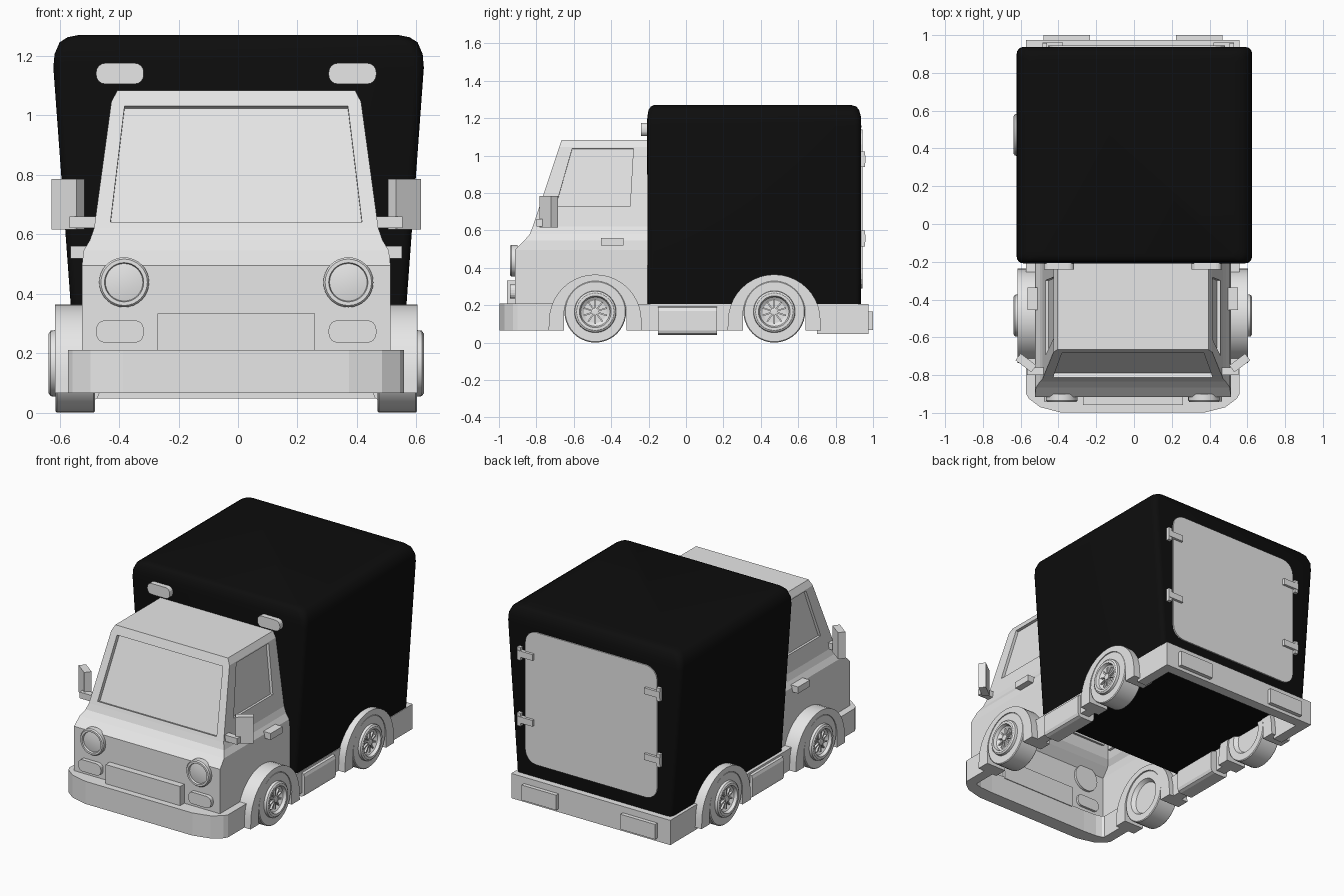
import bpy, bmesh
from math import sin, cos, pi, radians
from mathutils import Vector, Matrix

cube = bpy.data.objects.get("Cube")
if cube:
    bpy.data.objects.remove(cube, do_unlink=True)


def material(name, value):
    m = bpy.data.materials.new(name)
    m.use_nodes = True
    colour = (value, value, value, 1)
    m.diffuse_color = colour
    for node in m.node_tree.nodes:
        if node.type == 'BSDF_PRINCIPLED':
            node.inputs["Base Color"].default_value = colour
    return m


GREY = material("light_grey", 0.8)
BLACK = material("black", 0.004)
SHIFT = -0.006  # the vehicle sits slightly off the cargo box centre


def finish(name, bm, mat=GREY, smooth=None, mirror=False, recalc=True, shift=SHIFT):
    if recalc:
        bmesh.ops.recalc_face_normals(bm, faces=bm.faces)
    me = bpy.data.meshes.new(name)
    bm.to_mesh(me)
    bm.free()
    me.materials.append(mat)
    if smooth:
        me.shade_smooth()
        me.set_sharp_from_angle(angle=radians(smooth))
    ob = bpy.data.objects.new(name, me)
    bpy.context.collection.objects.link(ob)
    if mirror:
        ob.modifiers.new("mirror", 'MIRROR')
    ob.location.x = shift
    return ob


def place(axis, a, b, c):
    """Point with a, b in the profile plane and c along the axis."""
    return {'x': (c, a, b), 'y': (a, c, b), 'z': (a, b, c)}[axis]


def loft(rings, caps=True, closed=False):
    bm = bmesh.new()
    rows = [[bm.verts.new(p) for p in ring] for ring in rings]
    n = len(rows[0])
    for lo, hi in zip(rows, rows[1:]):
        for i in range(n):
            bm.faces.new((lo[i], lo[(i + 1) % n], hi[(i + 1) % n], hi[i]))
    if caps:
        bm.faces.new(rows[0])
        bm.faces.new(rows[-1])
    return bm


def prism(name, pts, axis, lo, hi, **kw):
    return finish(name, loft([[place(axis, a, b, c) for a, b in pts] for c in (lo, hi)]), **kw)


def box(name, x, y, z, **kw):
    return prism(name, [(x[0], y[0]), (x[1], y[0]), (x[1], y[1]), (x[0], y[1])], 'z', *z, **kw)


def rounded(a, b, r, seg=4):
    """Rounded rectangle outline over the ranges a and b."""
    corners = ((a[1], b[1], -1, -1), (a[0], b[1], 1, -1), (a[0], b[0], 1, 1), (a[1], b[0], -1, 1))
    pts = []
    for k, (u, v, su, sv) in enumerate(corners):
        for i in range(seg + 1):
            t = (k + i / seg) * pi / 2
            pts.append((u + su * r + r * cos(t), v + sv * r + r * sin(t)))
    return pts


def lathe(name, profile, axis, a, b, n=32, **kw):
    """Spin (position, radius) pairs about an axis through a, b."""
    rings = [[place(axis, a + r * cos(2 * pi * i / n), b + r * sin(2 * pi * i / n), c)
              for i in range(n)] for c, r in profile]
    return finish(name, loft(rings), **kw)


# Cargo box: tapered walls and a softened roof edge
levels = [(0.205, 0.553, -0.205, 0.935, 0.03), (1.16, 0.623, -0.208, 0.937, 0.035),
          (1.205, 0.619, -0.207, 0.936, 0.035), (1.245, 0.602, -0.2, 0.925, 0.04),
          (1.262, 0.575, -0.188, 0.91, 0.04), (1.27, 0.535, -0.17, 0.885, 0.04)]
finish("cargo_box", loft([[(x, y, z) for x, y in rounded((-h, h), (y0, y1), r)]
                          for z, h, y0, y1, r in levels]), mat=BLACK, smooth=40, shift=0.002)

# Rear door and its hinges
prism("rear_door", rounded((-0.455, 0.482), (0.29, 1.14), 0.08), 'y', 0.92, 0.944, shift=0)
for z in (0.557, 0.98):
    for x in (-0.43, 0.475):
        side = 1 if x > 0 else -1
        box("door_hinge", (x - 0.055, x + 0.055), (0.93, 0.96), (z - 0.02, z + 0.02), shift=0)
        box("hinge_post", (x + side * 0.03, x + side * 0.055), (0.93, 0.957),
            (z - 0.042, z + 0.042), shift=0)

# Marker lamps above the cab and fog lamps below the headlights
prism("marker_lamp", rounded((0.311, 0.471), (1.105, 1.175), 0.03), 'y', -0.24, -0.19, mirror=True)
prism("fog_lamp", rounded((0.311, 0.471), (0.235, 0.31), 0.03), 'y', -0.94, -0.9, mirror=True)

# Cab shell, open underneath, with recessed windows
cab_levels = [(0.2, -0.915, 0.519), (0.495, -0.915, 0.519), (0.545, -0.865, 0.513),
              (0.58, -0.835, 0.492), (0.62, -0.82, 0.478), (1.045, -0.678, 0.42),
              (1.083, -0.665, 0.4)]
bm = bmesh.new()
rows = [[bm.verts.new(p) for p in ((-h, -0.2, z), (-h, y, z), (h, y, z), (h, -0.2, z))]
        for z, y, h in cab_levels]
panes = []
for k, (lo, hi) in enumerate(zip(rows, rows[1:])):
    for i in range(3):
        face = bm.faces.new((lo[i], lo[i + 1], hi[i + 1], hi[i]))
        if k == 4:
            panes.append(face)
bm.faces.new((rows[-1][1], rows[-1][2], rows[-1][3], rows[-1][0]))
bm.normal_update()


def recess(face, u0, u1, v0, v1, depth):
    a, b, c, d = [v.co.copy() for v in face.verts]
    bmesh.ops.inset_individual(bm, faces=[face], thickness=0.01)
    for vert, (u, v) in zip(face.verts, ((u0, v0), (u1, v0), (u1, v1), (u0, v1))):
        vert.co = a.lerp(b, u).lerp(d.lerp(c, u), v)
    bm.normal_update()
    inward = -face.normal * depth
    base = list(face.verts)
    edge_faces = bmesh.ops.extrude_discrete_faces(bm, faces=[face])["faces"]
    for vert in edge_faces[0].verts:
        vert.co += inward


for pane, span in zip(panes, ((0.17, 0.85), (0.055, 0.945), (0.15, 0.83))):
    front = pane is panes[1]
    recess(pane, *span, 0.05 if front else 0.25, 0.965 if front else 0.98, 0.025 if front else 0.018)
finish("cab", bm, recalc=False)

# Front details
prism("grille_panel", [(-0.265, 0.2), (0.265, 0.2), (0.265, 0.333), (-0.265, 0.333)],
      'y', -0.957, -0.9)
lathe("headlight", [(-0.9, 0.084), (-0.934, 0.084), (-0.942, 0.078), (-0.942, 0.066),
                    (-0.93, 0.063), (-0.936, 0.03)], 'y', 0.377, 0.438, smooth=30, mirror=True)
box("door_handle", (0.5, 0.557), (-0.455, -0.335), (0.518, 0.56), mirror=True)

# Wing mirrors, angled outward on short arms
bm = bmesh.new()
bmesh.ops.create_cube(bm, size=1, matrix=Matrix.Translation((0.566, -0.735, 0.7))
                      @ Matrix.Rotation(radians(37), 4, 'Z') @ Matrix.Diagonal((0.105, 0.045, 0.17, 1)))
finish("wing_mirror", bm, mirror=True)
box("mirror_arm", (0.46, 0.56), (-0.8, -0.76), (0.62, 0.66), mirror=True)


# Bumpers: a bent band following a plan outline
def band(name, half, inner, z0, z1):
    outline = half + [(-x, y) for x, y in reversed(half)]
    inside = inner + [(-x, y) for x, y in reversed(inner)]
    bm = loft([[(*a, z0), (*b, z0), (*b, z1), (*a, z1)] for a, b in zip(outline, inside)])
    return finish(name, bm)


band("front_bumper", [(0.565, -0.66), (0.565, -0.9), (0.55, -0.925), (0.49, -0.97), (0.38, -0.998)],
     [(0.5, -0.66), (0.5, -0.88), (0.49, -0.89), (0.45, -0.9), (0.36, -0.905)], 0.065, 0.21)
band("rear_bumper", [(0.565, 0.7), (0.565, 0.975)], [(0.5, 0.7), (0.5, 0.91)], 0.047, 0.206)
box("tail_lamp", (0.228, 0.474), (0.96, 1.0), (0.068, 0.165), mirror=True)

# Side skirts and side tanks
box("side_skirt", (0.5, 0.565), (-0.26, 0.25), (0.065, 0.205), mirror=True)
prism("side_tank", rounded((0.46, 0.585), (0.04, 0.195), 0.025, 2), 'y', -0.15, 0.167, mirror=True)

# Wheels and arches
arch = [(0.25, 0.065)] + [(0.247 * cos(i * pi / 20), 0.117 + 0.247 * sin(i * pi / 20)) for i in range(21)]
arch += [(-0.25, 0.065), (-0.167, 0.065)]
arch += [(-0.168 * cos(i * pi / 16), 0.15 + 0.18 * sin(i * pi / 16)) for i in range(17)]
arch += [(0.167, 0.065)]
wheel = [(0.5, 0.03), (0.5, 0.1), (0.475, 0.115), (0.475, 0.16), (0.48, 0.165), (0.603, 0.165),
         (0.608, 0.16), (0.608, 0.112), (0.624, 0.11), (0.631, 0.1), (0.631, 0.085),
         (0.612, 0.078), (0.6, 0.06), (0.6, 0.02)]
for end, y in (("front", -0.485), ("rear", 0.472)):
    prism(end + "_arch", [(y + a, b) for a, b in arch], 'x', 0.47, 0.61, smooth=30, mirror=True)
    lathe(end + "_wheel", wheel, 'x', y, 0.165, n=40, smooth=30, mirror=True)
    lathe(end + "_hub", [(0.59, 0.02), (0.618, 0.02), (0.62, 0.012)], 'x', y, 0.165, n=12, mirror=True)
    bm = bmesh.new()
    for i in range(10):
        bmesh.ops.create_cube(bm, size=1, matrix=Matrix.Translation((0.605, y, 0.165))
                              @ Matrix.Rotation(2 * pi * i / 10, 4, 'X')
                              @ Matrix.Translation((0, 0, 0.04)) @ Matrix.Diagonal((0.016, 0.008, 0.05, 1)))
    finish(end + "_spokes", bm, mirror=True)
